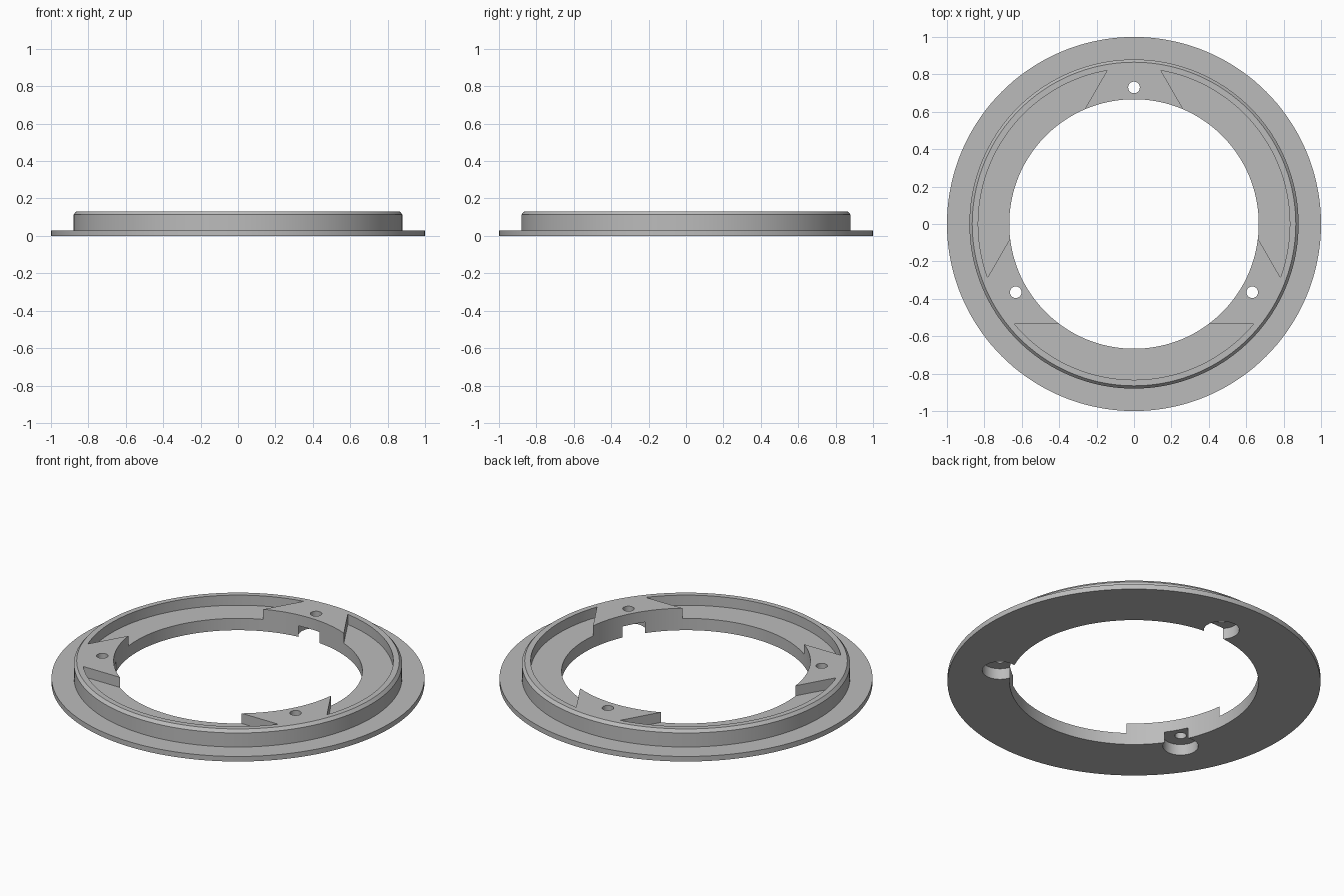
import bpy, bmesh, math
from mathutils import Vector

cube = bpy.data.objects.get("Cube")
if cube:
    bpy.data.objects.remove(cube, do_unlink=True)

SEGMENTS = 144
BORE, FLOOR, HOLE_RADIUS = 0.667, 0.07, 0.73

grey = bpy.data.materials.new("plain grey")
grey.use_nodes = True
colour = (0.5, 0.5, 0.5, 1)
grey.diffuse_color = colour
grey.node_tree.nodes["Principled BSDF"].inputs["Base Color"].default_value = colour


def make_object(name, bm):
    bmesh.ops.recalc_face_normals(bm, faces=bm.faces)
    mesh = bpy.data.meshes.new(name)
    bm.to_mesh(mesh)
    bm.free()
    mesh.materials.append(grey)
    obj = bpy.data.objects.new(name, mesh)
    bpy.context.collection.objects.link(obj)
    return obj


def lathe(name, profile):
    """Turn a closed (radius, height) profile around z."""
    bm = bmesh.new()
    verts = [bm.verts.new((r, 0, z)) for r, z in profile]
    edges = [bm.edges.new((v, verts[i - 1])) for i, v in enumerate(verts)]
    bmesh.ops.spin(bm, geom=verts + edges, cent=(0, 0, 0), axis=(0, 0, 1),
                   angle=math.tau, steps=SEGMENTS, use_merge=True)
    bmesh.ops.remove_doubles(bm, verts=bm.verts, dist=1e-5)
    return make_object(name, bm)


def cylinder(bm, radius, bottom, top, centre, segments):
    made = bmesh.ops.create_cone(bm, cap_ends=True, segments=segments, radius1=radius,
                                 radius2=radius, depth=top - bottom)
    bmesh.ops.translate(bm, verts=made["verts"],
                        vec=(centre.x, centre.y, (top + bottom) / 2))


def cut(target, name, bm):
    cutter = make_object(name, bm)
    cutter.hide_render = True
    mod = target.modifiers.new(name, "BOOLEAN")
    mod.operation = "DIFFERENCE"
    mod.solver = "EXACT"
    mod.object = cutter
    bpy.ops.object.modifier_apply(modifier=mod.name)
    bpy.data.objects.remove(cutter, do_unlink=True)


# Flange with a raised, chamfered collar
ring = lathe("flanged_ring", [(BORE, 0), (1, 0), (1, 0.03), (0.88, 0.03),
                              (0.88, 0.113), (0.865, 0.13), (BORE, 0.13)])
bpy.context.view_layer.objects.active = ring
ring.select_set(True)

for k in range(3):
    # Segment-shaped pocket between neighbouring bosses
    angle = math.radians(30 + 120 * k)
    normal = Vector((math.cos(angle), math.sin(angle), 0))
    bm = bmesh.new()
    cylinder(bm, 0.833, FLOOR, 0.3, Vector(), SEGMENTS)
    sliced = bmesh.ops.bisect_plane(bm, geom=bm.verts[:] + bm.edges[:] + bm.faces[:],
                                    plane_co=normal * 0.535, plane_no=normal,
                                    clear_inner=True)
    rim = [e for e in sliced["geom_cut"] if isinstance(e, bmesh.types.BMEdge)]
    bmesh.ops.edgeloop_fill(bm, edges=rim)
    cut(ring, "pocket_cutter", bm)

    # Screw hole through the boss, with a counterbore from below
    angle = math.radians(90 + 120 * k)
    centre = Vector((math.cos(angle), math.sin(angle), 0)) * HOLE_RADIUS
    for name, radius, top in (("counterbore_cutter", 0.095, 0.065),
                              ("screw_hole_cutter", 0.031, 0.3)):
        bm = bmesh.new()
        cylinder(bm, radius, -0.1, top, centre, 48)
        cut(ring, name, bm)

bpy.ops.object.shade_smooth_by_angle(angle=math.radians(25))
